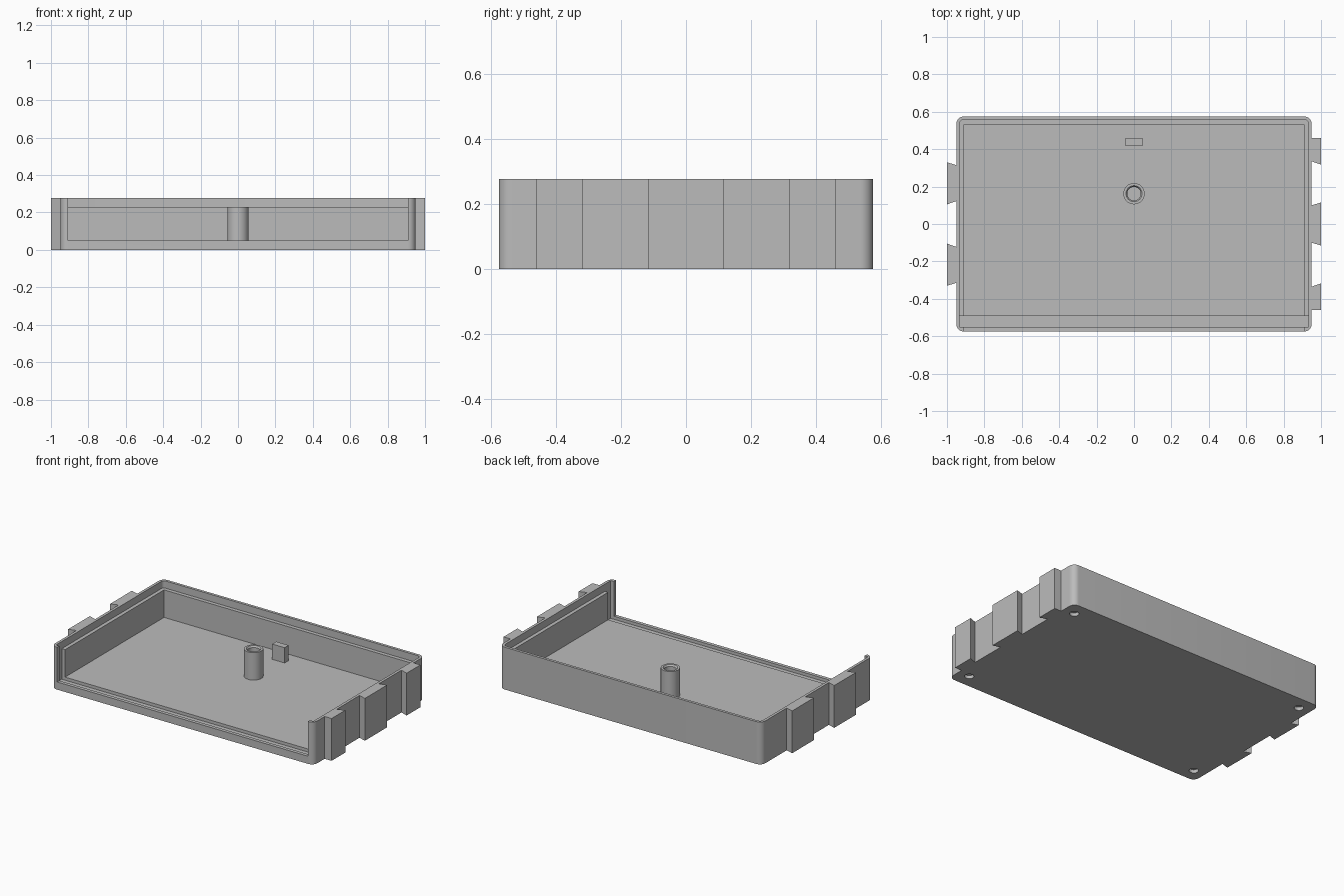
import bpy, bmesh, math

cube = bpy.data.objects.get("Cube")
if cube:
    bpy.data.objects.remove(cube, do_unlink=True)

HEIGHT = 0.277
FLOOR = 0.05
LEDGE = 0.23

grey = bpy.data.materials.new("plain_grey")
grey.use_nodes = True
grey.diffuse_color = (0.5, 0.5, 0.5, 1)
shader = next(n for n in grey.node_tree.nodes if n.type == "BSDF_PRINCIPLED")
shader.inputs["Base Color"].default_value = (0.5, 0.5, 0.5, 1)


def finish(name, bm):
    bmesh.ops.recalc_face_normals(bm, faces=bm.faces)
    mesh = bpy.data.meshes.new(name)
    bm.to_mesh(mesh)
    bm.free()
    mesh.materials.append(grey)
    obj = bpy.data.objects.new(name, mesh)
    bpy.context.collection.objects.link(obj)
    return obj


def prism(name, outline, z0, z1):
    """Extrude a flat outline from z0 up to z1."""
    bm = bmesh.new()
    face = bm.faces.new([bm.verts.new((x, y, z0)) for x, y in outline])
    top = bmesh.ops.extrude_face_region(bm, geom=[face])["geom"]
    verts = [v for v in top if isinstance(v, bmesh.types.BMVert)]
    bmesh.ops.translate(bm, verts=verts, vec=(0, 0, z1 - z0))
    return finish(name, bm)


def rectangle(x, y0, y1, radius=0, steps=8):
    """Outline centred on x, with optional round corners."""
    if not radius:
        return [(-x, y0), (x, y0), (x, y1), (-x, y1)]
    centres = [(x - radius, y1 - radius), (radius - x, y1 - radius),
               (radius - x, y0 + radius), (x - radius, y0 + radius)]
    points = []
    for corner, (cx, cy) in enumerate(centres):
        for i in range(steps + 1):
            a = (corner + i / steps) * math.pi / 2
            points.append((cx + radius * math.cos(a), cy + radius * math.sin(a)))
    return points


def circle(cx, cy, radius, sides=32):
    angles = [2 * math.pi * i / sides for i in range(sides)]
    return [(cx + radius * math.cos(a), cy + radius * math.sin(a)) for a in angles]


def cut(obj, cutter):
    """Subtract the cutter for good and remove it."""
    mod = obj.modifiers.new("cut", "BOOLEAN")
    mod.operation = "DIFFERENCE"
    mod.solver = "EXACT"
    mod.object = cutter
    bpy.context.view_layer.update()
    graph = bpy.context.evaluated_depsgraph_get()
    mesh = bpy.data.meshes.new_from_object(obj.evaluated_get(graph))
    obj.modifiers.clear()
    obj.data = mesh
    bpy.data.objects.remove(cutter, do_unlink=True)


def smooth(obj):
    bpy.ops.object.select_all(action="DESELECT")
    obj.select_set(True)
    bpy.context.view_layer.objects.active = obj
    bpy.ops.object.shade_smooth_by_angle(angle=math.radians(30))


# Open tray: rim step, main cavity, panel slot and front opening
tray = prism("tray", rectangle(0.95, -0.575, 0.575, 0.04), 0, HEIGHT)
cut(tray, prism("rim_cutter", rectangle(0.932, -0.552, 0.557, 0.02), LEDGE, 0.4))
cut(tray, prism("cavity_cutter", rectangle(0.908, -0.52, 0.532), FLOOR, 0.4))
cut(tray, prism("slot_cutter", rectangle(0.932, -0.552, -0.492), 0.03, 0.4))
cut(tray, prism("front_cutter", rectangle(0.908, -0.7, -0.53), FLOOR, 0.4))

# Round recesses under the four corners
for sx in (-1, 1):
    for sy in (-1, 1):
        cut(tray, prism("recess_cutter", circle(sx * 0.87, sy * 0.485, 0.028), -0.1, 0.022))
smooth(tray)


# Dovetail joints: (narrow start, narrow end, wide start, wide end) along y
def dovetail(name, side, n0, n1, w0, w1):
    x = side * 0.95
    prism(name, [(x, n0), (side, w0), (side, w1), (x, n1)], 0, HEIGHT)


dovetail("left_middle_dovetail", 1, -0.1, 0.1, -0.115, 0.115)
dovetail("left_back_dovetail", 1, 0.335, 0.46, 0.317, 0.46)
dovetail("left_front_dovetail", 1, -0.46, -0.335, -0.46, -0.317)
dovetail("right_back_dovetail", -1, 0.122, 0.315, 0.105, 0.33)
dovetail("right_front_dovetail", -1, -0.315, -0.122, -0.33, -0.105)

# Hollow screw post, turned from its profile
profile = [(0.057, FLOOR), (0.057, LEDGE), (0.043, LEDGE), (0.036, 0.22), (0.036, 0.08), (0, 0.08)]
bm = bmesh.new()
verts = [bm.verts.new((r, 0, z)) for r, z in profile]
edges = [bm.edges.new(pair) for pair in zip(verts, verts[1:])]
bmesh.ops.spin(bm, geom=verts + edges, cent=(0, 0, 0), axis=(0, 0, 1),
               angle=2 * math.pi, steps=32)
bmesh.ops.remove_doubles(bm, verts=bm.verts, dist=0.0005)
post = finish("screw_post", bm)
post.location.y = 0.162
smooth(post)

# Small stop block near the back wall
prism("stop_block", rectangle(0.045, 0.418, 0.46), FLOOR, 0.15)
